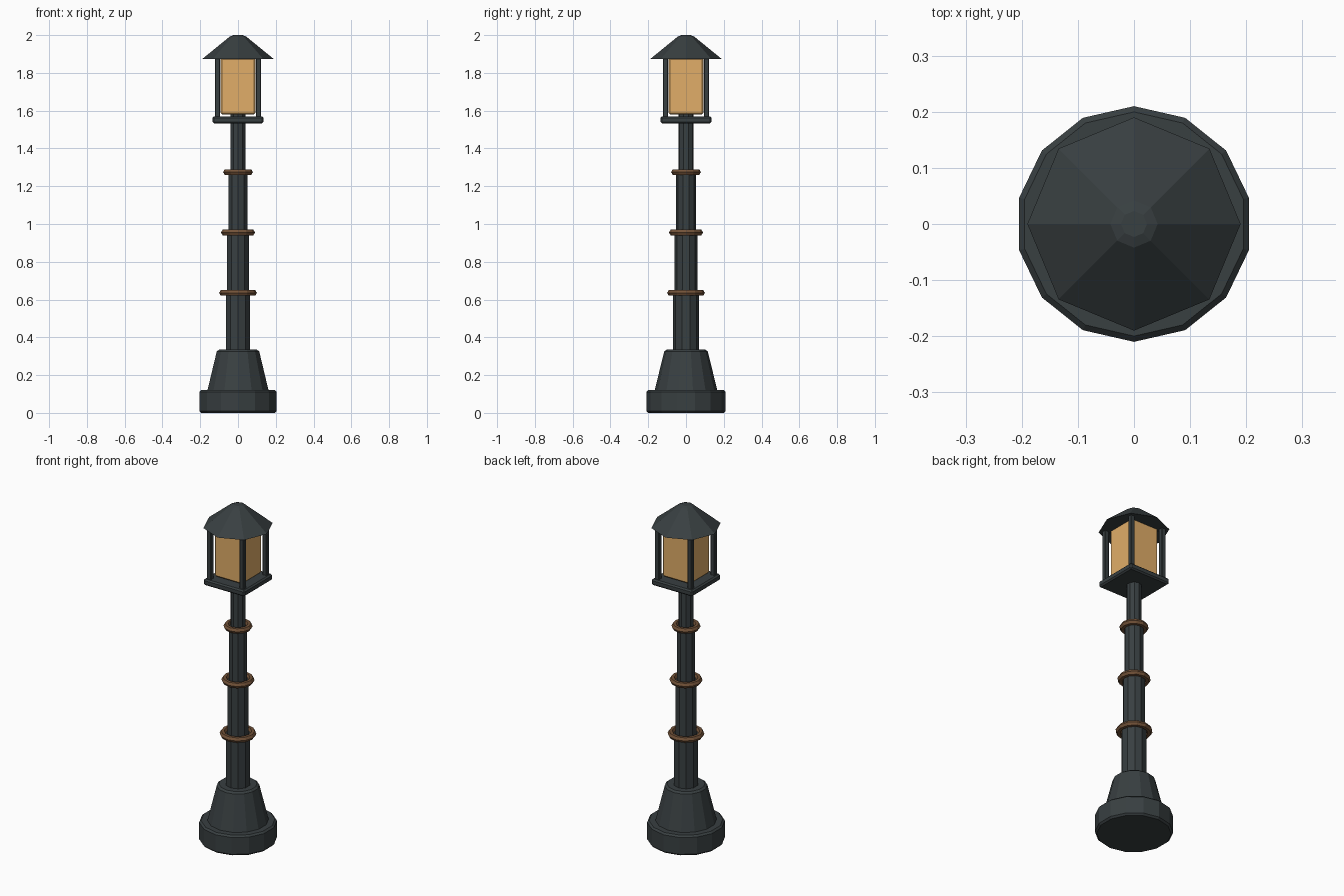
import bpy
from math import radians

if "Cube" in bpy.data.objects:
    bpy.data.objects.remove(bpy.data.objects["Cube"])


def material(name, rgb, alpha=1.0):
    m = bpy.data.materials.new(name)
    m.diffuse_color = (*rgb, alpha)
    m.use_nodes = True
    m.node_tree.nodes["Principled BSDF"].inputs["Base Color"].default_value = m.diffuse_color
    return m


IRON = material("dark_iron", (0.04, 0.05, 0.053))
BRONZE = material("bronze", (0.17, 0.085, 0.04))
GLOW = material("amber_glass", (0.75, 0.42, 0.14))


def finish(name, mat, bevel=0.0):
    ob = bpy.context.object
    ob.name = name
    ob.data.materials.append(mat)
    if bevel:
        mod = ob.modifiers.new("bevel", 'BEVEL')
        mod.width = bevel
        mod.segments = 1
        mod.limit_method = 'ANGLE'
        mod.angle_limit = radians(50)
    return ob


def frustum(name, sides, r1, r2, z1, z2, bevel=0.0):
    bpy.ops.mesh.primitive_cone_add(vertices=sides, radius1=r1, radius2=r2,
                                    depth=z2 - z1, location=(0, 0, (z1 + z2) / 2))
    return finish(name, IRON, bevel)


def box(name, x, y, half, z1, z2, mat, bevel):
    bpy.ops.mesh.primitive_cube_add(size=1, location=(x, y, (z1 + z2) / 2))
    bpy.context.object.scale = (2 * half, 2 * half, z2 - z1)
    bpy.ops.object.transform_apply(location=False, rotation=False, scale=True)
    return finish(name, mat, bevel)


# Footing
frustum("base_plinth", 14, 0.21, 0.21, 0.0, 0.12, 0.01)
frustum("base_cone", 14, 0.168, 0.113, 0.11, 0.335, 0.01)

# Stepped pole: radius, bottom, top
steps = [(0.068, 0.32, 0.635), (0.06, 0.62, 0.955),
         (0.052, 0.94, 1.275), (0.041, 1.26, 1.58)]
for i, (r, z1, z2) in enumerate(steps):
    frustum(f"pole_section_{i + 1}", 10, r, r, z1, z2)

# Bronze collars at each step
for i, (major, z) in enumerate([(0.083, 0.635), (0.073, 0.955), (0.062, 1.275)]):
    bpy.ops.mesh.primitive_torus_add(major_segments=12, minor_segments=6,
                                     major_radius=major, minor_radius=0.017,
                                     location=(0, 0, z))
    finish(f"collar_{i + 1}", BRONZE)

# Lantern: tray, glass, corner posts, roof
box("lantern_tray", 0, 0, 0.135, 1.533, 1.57, IRON, 0.008)
box("lantern_glass", 0, 0, 0.092, 1.58, 1.88, GLOW, 0.008)
for sx in (-1, 1):
    for sy in (-1, 1):
        box(f"corner_post_{sx}_{sy}", sx * 0.108, sy * 0.108, 0.0135,
            1.56, 1.89, IRON, 0.003)
frustum("roof", 8, 0.19, 0.034, 1.873, 2.0)
mod = bpy.context.object.modifiers.new("bevel", 'BEVEL')
mod.width = 0.01
mod.segments = 1
mod.limit_method = 'ANGLE'
mod.angle_limit = radians(35)
# only the cap edge is softened; the eave stays crisp
mod.limit_method = 'WEIGHT'
mesh = bpy.context.object.data
weight = mesh.attributes.new("bevel_weight_edge", 'FLOAT', 'EDGE')
for e in mesh.edges:
    if all(mesh.vertices[v].co.z > 0 for v in e.vertices):
        weight.data[e.index].value = 1.0
